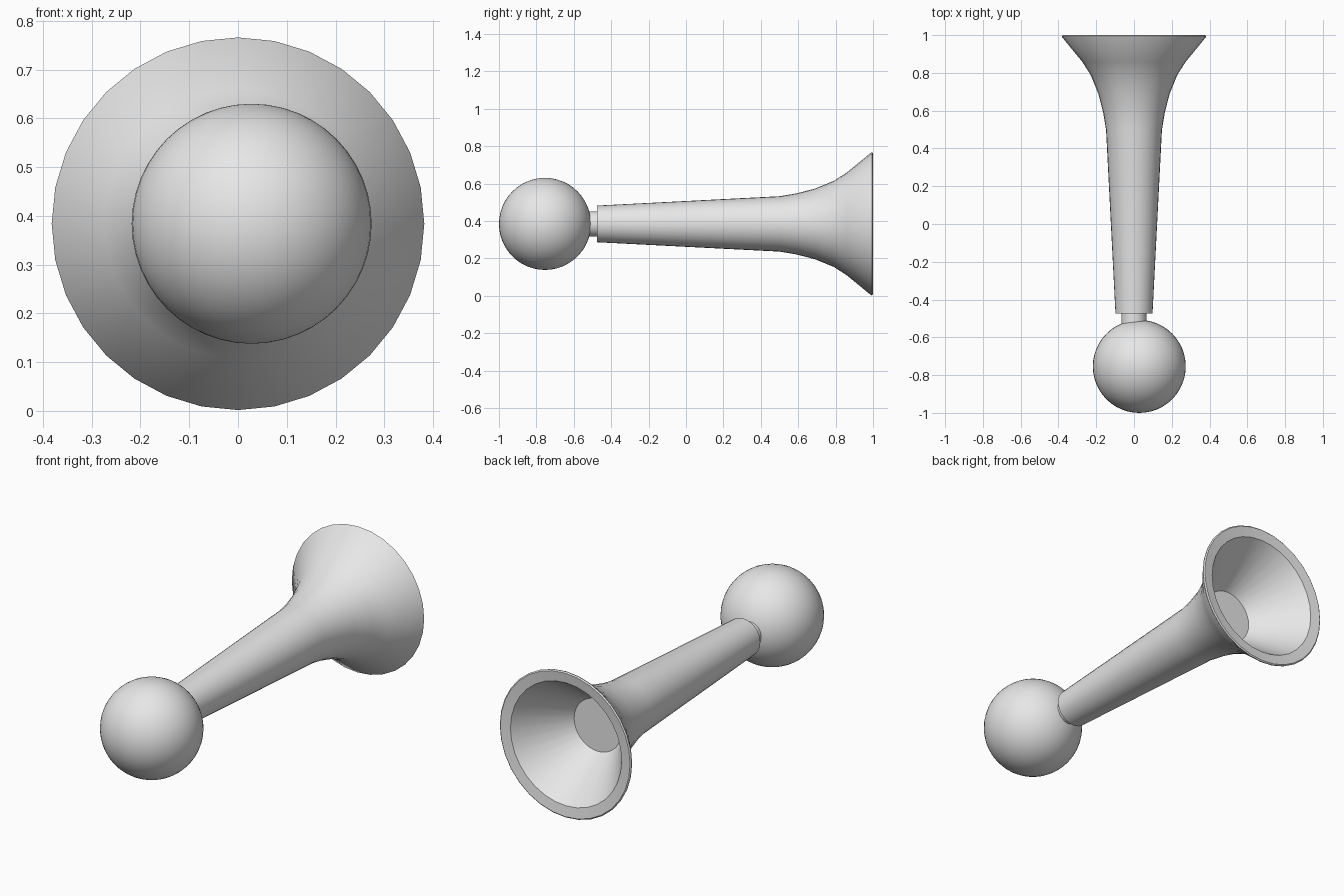
import bpy, bmesh, math
from mathutils import Matrix

cube = bpy.data.objects.get("Cube")
if cube:
    bpy.data.objects.remove(cube, do_unlink=True)

AXIS_Z = 0.384   # height of the horn's centre line
SIDES = 32

# Single grey material
grey = bpy.data.materials.new("plain grey")
grey.use_nodes = True
colour = (0.8, 0.8, 0.8, 1)
grey.diffuse_color = colour
grey.node_tree.nodes["Principled BSDF"].inputs["Base Color"].default_value = colour


def finish(name, bm, angle):
    """Turn a bmesh into a shaded, coloured object."""
    bmesh.ops.recalc_face_normals(bm, faces=bm.faces)
    mesh = bpy.data.meshes.new(name)
    bm.to_mesh(mesh)
    bm.free()
    mesh.materials.append(grey)
    obj = bpy.data.objects.new(name, mesh)
    bpy.context.collection.objects.link(obj)
    bpy.ops.object.select_all(action='DESELECT')
    obj.select_set(True)
    bpy.context.view_layer.objects.active = obj
    bpy.ops.object.shade_smooth_by_angle(angle=math.radians(angle))
    return obj


def lathe(name, profile, angle=35):
    """Spin (radius, y) points about the horizontal centre line."""
    bm = bmesh.new()
    verts = [bm.verts.new((0, y, AXIS_Z + r)) for r, y in profile]
    edges = [bm.edges.new(pair) for pair in zip(verts, verts[1:])]
    bmesh.ops.spin(bm, geom=verts + edges, cent=(0, 0, AXIS_Z), axis=(0, 1, 0),
                   angle=math.tau, steps=SIDES)
    bmesh.ops.remove_doubles(bm, verts=bm.verts, dist=0.0005)
    return finish(name, bm, angle)


# Tapered tube flaring into a bell, with a rim lip and a hollow mouth
outside = [(0, -0.475), (0.098, -0.475), (0.148, 0.5), (0.163, 0.59),
           (0.189, 0.69), (0.23, 0.79), (0.275, 0.86), (0.38, 0.988)]
mouth = [(0.382, 0.995), (0.376, 1.0), (0.322, 0.993), (0.137, 0.73), (0, 0.73)]
lathe("horn_bell", outside + mouth)

# Short neck joining the tube and the bulb
lathe("bulb_neck", [(0, -0.56), (0.067, -0.56), (0.067, -0.46), (0, -0.46)])

# Squeeze bulb, set slightly off the centre line
bm = bmesh.new()
bmesh.ops.create_uvsphere(bm, u_segments=48, v_segments=24, radius=0.246,
                          matrix=Matrix.Translation((0.028, -0.754, AXIS_Z)))
finish("squeeze_bulb", bm, 60)
